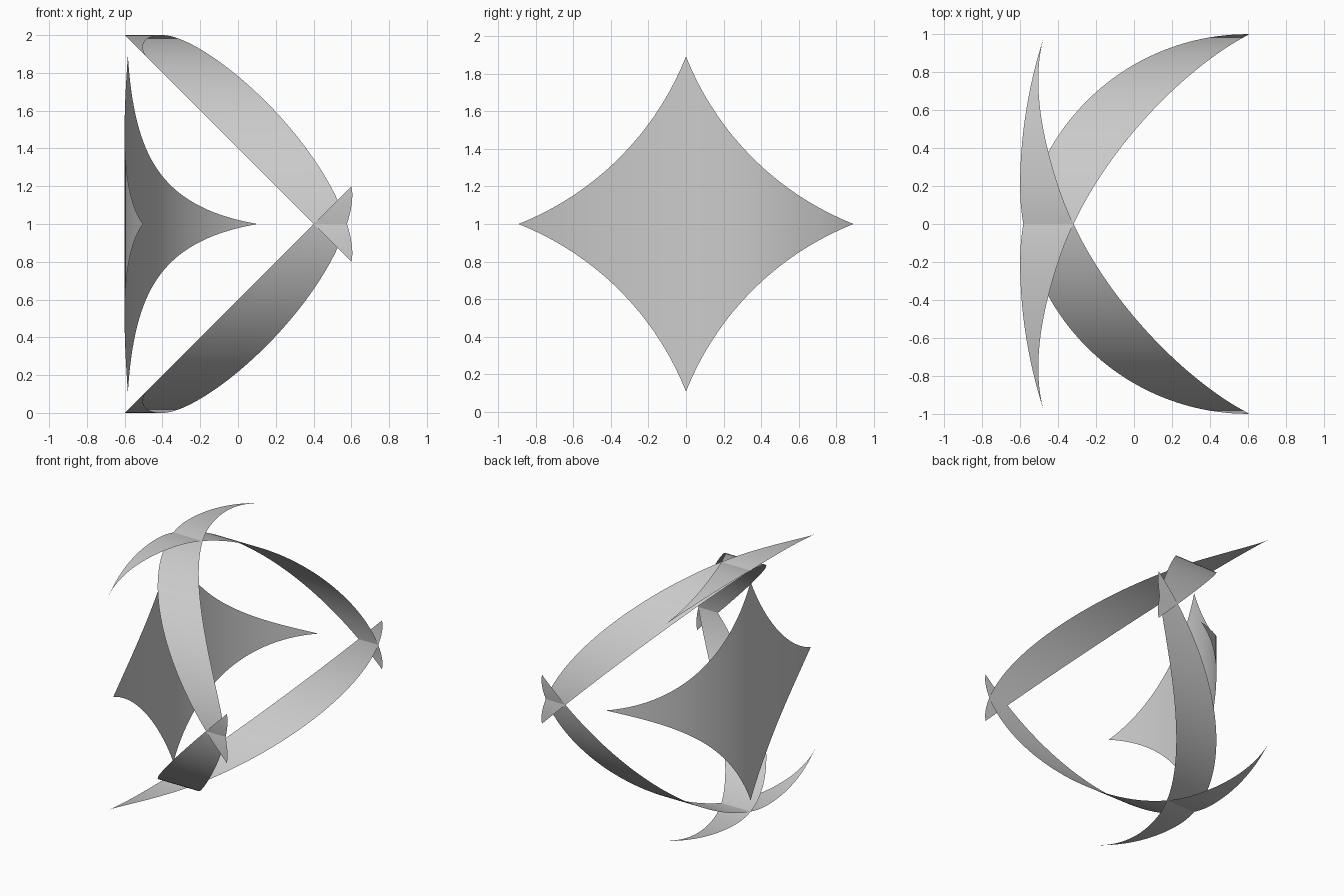
import bpy, bmesh, math

cube = bpy.data.objects.get("Cube")
if cube:
    bpy.data.objects.remove(cube)

grey = bpy.data.materials.new("light_grey")
grey.use_nodes = True
grey.diffuse_color = (0.6, 0.6, 0.6, 1)
grey.node_tree.nodes["Principled BSDF"].inputs["Base Color"].default_value = (0.6, 0.6, 0.6, 1)

RADIUS = 1.2             # round part of the shared profile
CREST = 0.2              # where the profile peaks
TIP = 0.985              # end of the flatter part
ARC = RADIUS * math.pi / 2
LENGTH = ARC + TIP - CREST


def depth(u):
    """Drop of the shared bent profile below its crest."""
    if u < CREST:
        return RADIUS - math.sqrt(max(0, RADIUS ** 2 - (u - CREST) ** 2))
    return 0.125 * ((u - CREST) / (TIP - CREST)) ** 2


def sheet(name, rows):
    """Thin smooth surface lofted through rows of points."""
    bm = bmesh.new()
    grid = [[bm.verts.new(p) for p in row] for row in rows]
    for a, b in zip(grid, grid[1:]):
        for i in range(len(a) - 1):
            bm.faces.new((a[i], a[i + 1], b[i + 1], b[i]))
    bmesh.ops.remove_doubles(bm, verts=bm.verts, dist=1e-5)
    bmesh.ops.recalc_face_normals(bm, faces=bm.faces)
    for f in bm.faces:
        f.smooth = True
    mesh = bpy.data.meshes.new(name)
    bm.to_mesh(mesh)
    bm.free()
    mesh.materials.append(grey)
    obj = bpy.data.objects.new(name, mesh)
    bpy.context.collection.objects.link(obj)
    return obj


def strip_row(t, side, up, cuts=4):
    """Cross line of a curved blade: straight-cut edge plus tapering width."""
    s = t * LENGTH
    if s < ARC:
        u = CREST - RADIUS * math.cos(s / RADIUS)
    else:
        u = CREST + s - ARC
    d = depth(u)
    width = 2.07 * t ** 0.9 * (1 - t) ** 1.65
    return [(-0.6 + d + width * i / cuts, side * u, 1 + up * (1 - d))
            for i in range(cuts + 1)]


# Four crossing blades, mirrored left-right and top-bottom
STEPS = 64
for up, level in ((1, "upper"), (-1, "lower")):
    for side, place in ((1, "front"), (-1, "back")):
        sheet(f"{level}_{place}_blade",
              [strip_row(k / STEPS, side, up) for k in range(STEPS + 1)])


def star_row(y, cuts=8):
    """Vertical line of the four-pointed star, bounded by concave arcs."""
    half = max(0, 1.474 - math.sqrt(1.585 ** 2 - (1.474 - abs(y)) ** 2))
    x = -0.6 + depth(-y)
    return [(x, y, 1 + half * (2 * i / cuts - 1)) for i in range(cuts + 1)]


# Bent four-pointed star panel
REACH = 0.891
sheet("star_panel", [star_row(REACH * k / 32) for k in range(-32, 33)])
